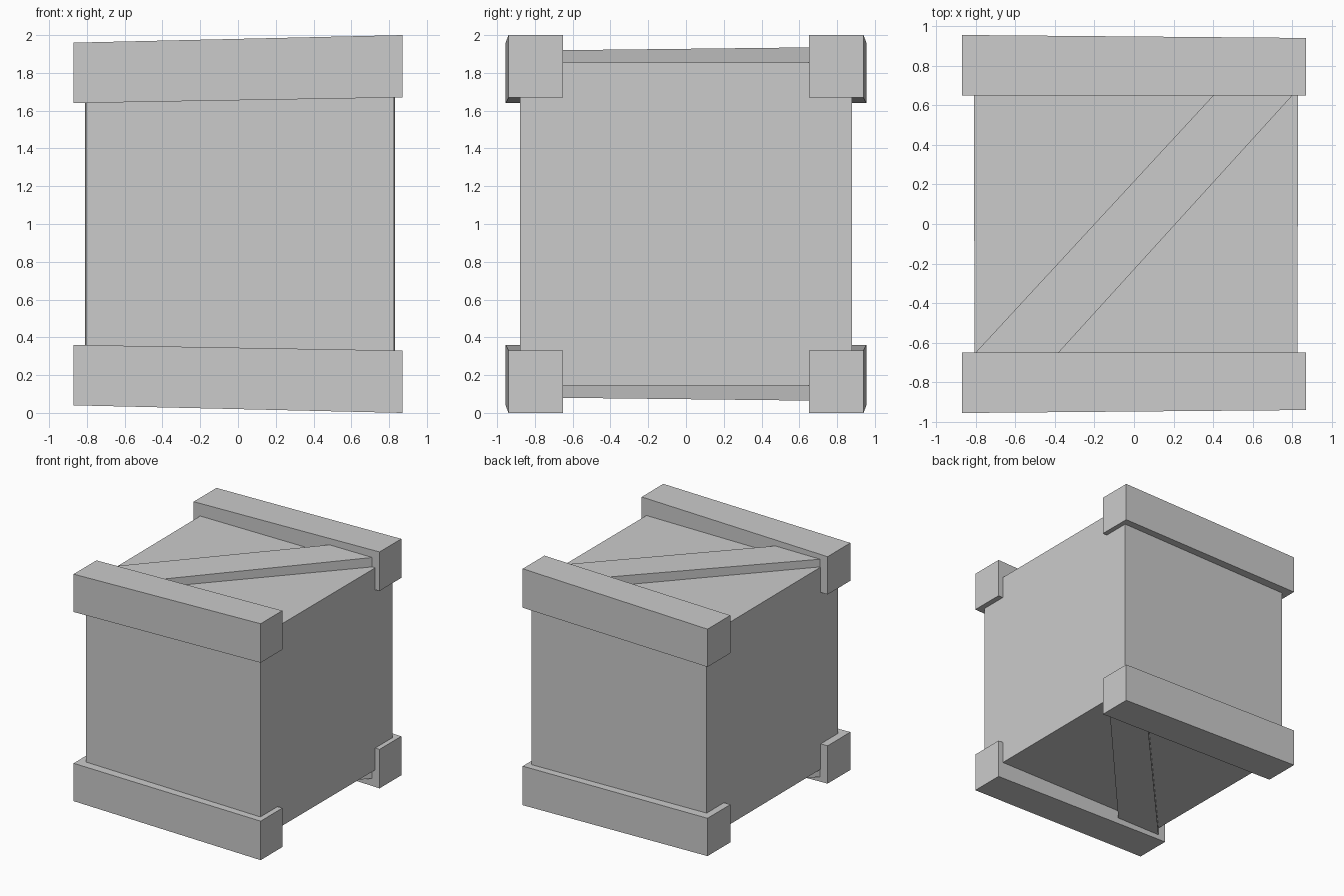
import bpy
import bmesh

cube = bpy.data.objects.get("Cube")
if cube:
    bpy.data.objects.remove(cube, do_unlink=True)

grey = bpy.data.materials.new("plain_grey")
grey.use_nodes = True
colour = (0.6, 0.6, 0.6, 1)
grey.diffuse_color = colour
grey.node_tree.nodes["Principled BSDF"].inputs["Base Color"].default_value = colour

MID = 1.0  # height of the crate's middle


def loft(name, ring_a, ring_b):
    """Closed solid joining two matching four-point rings."""
    bm = bmesh.new()
    a = [bm.verts.new(p) for p in ring_a]
    b = [bm.verts.new(p) for p in ring_b]
    bm.faces.new(a)
    bm.faces.new(b)
    for i in range(4):
        j = (i + 1) % 4
        bm.faces.new((a[i], a[j], b[j], b[i]))
    bmesh.ops.recalc_face_normals(bm, faces=bm.faces)
    mesh = bpy.data.meshes.new(name)
    bm.to_mesh(mesh)
    bm.free()
    mesh.materials.append(grey)
    obj = bpy.data.objects.new(name, mesh)
    bpy.context.collection.objects.link(obj)
    return obj


# Crate body, very slightly wider at the back
def body_ring(y, x0, x1):
    return [(x, y, MID + h) for x, h in
            ((x0, -0.855), (x1, -0.855), (x1, 0.855), (x0, 0.855))]


loft("crate_body", body_ring(-0.88, -0.805, 0.825), body_ring(0.88, -0.81, 0.83))


# Edge beams, skewed along their length
def beam_ring(x, outer, low, high, sy, sz):
    return [(x, sy * y, MID + sz * h) for y, h in
            ((0.65, low), (outer, low), (outer, high), (0.65, high))]


for sz, level in ((1, "top"), (-1, "bottom")):
    for sy, side in ((-1, "front"), (1, "back")):
        loft(f"{level}_{side}_beam",
             beam_ring(-0.87, 0.955, 0.64, 0.96, sy, sz),
             beam_ring(0.87, 0.94, 0.67, 1.0, sy, sz))

    # Diagonal brace between the beams
    def brace_ring(y, x0, x1, high):
        return [(x, y, MID + sz * h) for x, h in
                ((x0, 0.84), (x1, 0.84), (x1, high), (x0, high))]

    loft(f"{level}_diagonal_brace",
         brace_ring(-0.66, -0.81, -0.39, 0.92),
         brace_ring(0.66, 0.41, 0.81, 0.935))
